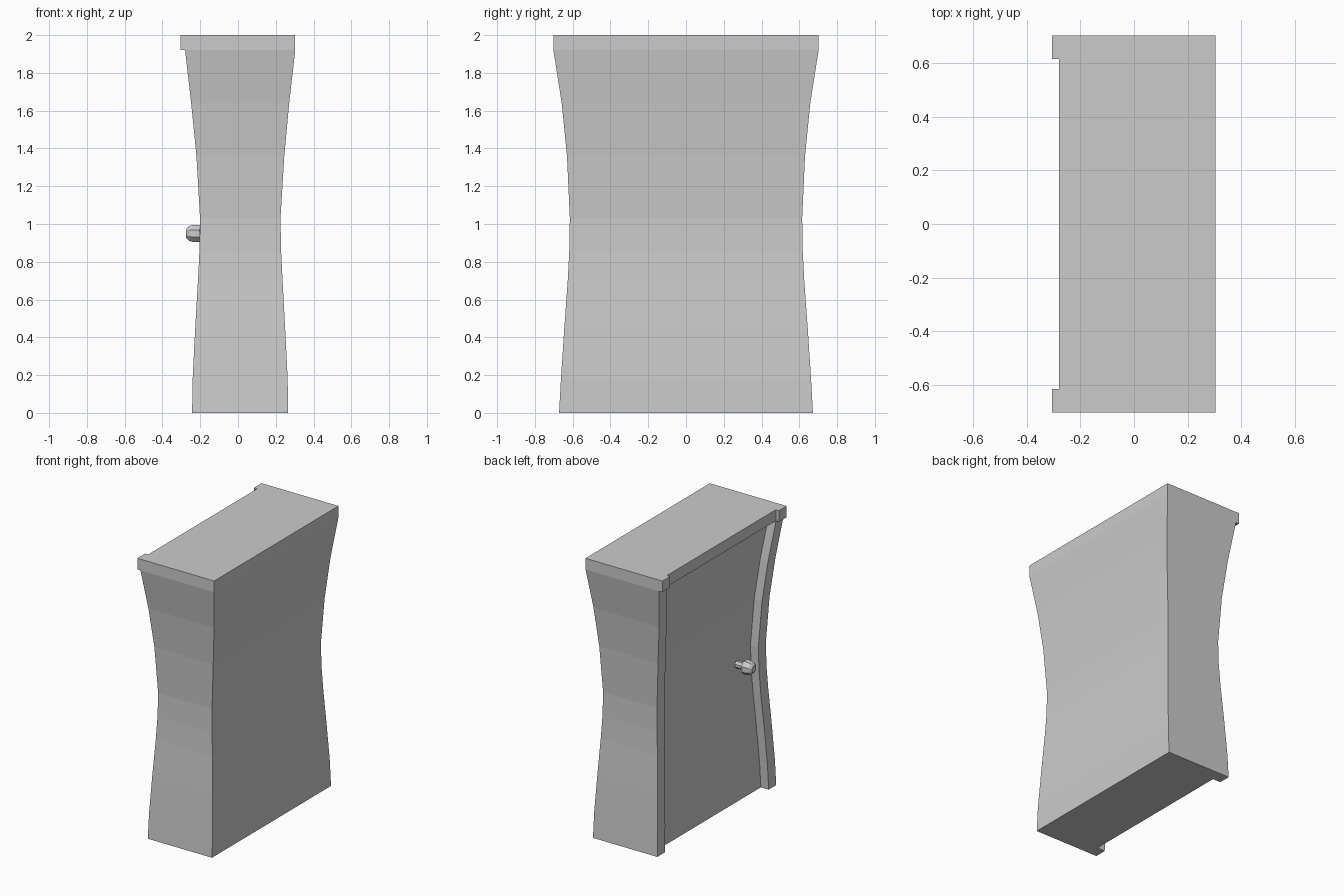
import bpy, bmesh
from math import cos, sin, pi

if "Cube" in bpy.data.objects:
    bpy.data.objects.remove(bpy.data.objects["Cube"])


def loft(name, rings):
    """Skin a list of equal-length point rings and close both ends."""
    bm = bmesh.new()
    loops = [[bm.verts.new(p) for p in ring] for ring in rings]
    n = len(loops[0])
    for a, b in zip(loops, loops[1:]):
        for i in range(n):
            j = (i + 1) % n
            bm.faces.new((a[i], a[j], b[j], b[i]))
    bm.faces.new(loops[0][::-1])
    bm.faces.new(loops[-1])
    bmesh.ops.recalc_face_normals(bm, faces=bm.faces[:])
    mesh = bpy.data.meshes.new(name)
    bm.to_mesh(mesh)
    bm.free()
    obj = bpy.data.objects.new(name, mesh)
    bpy.context.collection.objects.link(obj)
    return obj


def section(z, front, back, half, post, depth):
    """Rectangle with a recess between two posts on the -x side."""
    inner = half - post
    return [(x, y, z) for x, y in (
        (back, -half), (back, half), (front, half), (front, inner),
        (front + depth, inner), (front + depth, -inner),
        (front, -inner), (front, -half))]


# Waisted cabinet with side posts and recessed door: z, front x, back x, half width
profile = [
    (0.00, -0.243, 0.265, 0.672),
    (0.18, -0.240, 0.263, 0.662),
    (0.44, -0.227, 0.250, 0.645),
    (0.70, -0.212, 0.236, 0.626),
    (0.86, -0.204, 0.228, 0.618),
    (1.03, -0.201, 0.225, 0.615),
    (1.36, -0.220, 0.245, 0.630),
    (1.64, -0.248, 0.271, 0.658),
    (1.92, -0.280, 0.303, 0.702),
]
loft("cabinet_body", [section(*p, 0.085, 0.062) for p in profile])

# Cap with projecting corner blocks
loft("top_cap", [section(z, -0.305, 0.303, 0.702, 0.087, 0.025) for z in (1.92, 2.0)])

# Low-poly door knob on a thin stem: x, radius
knob = [(-0.275, 0.022), (-0.26, 0.039), (-0.235, 0.046), (-0.205, 0.046),
        (-0.205, 0.024), (-0.13, 0.024)]
loft("door_knob", [[(x, -0.375 + r * cos((i + 0.5) * pi / 4) / cos(pi / 8),
                     0.95 + r * sin((i + 0.5) * pi / 4) / cos(pi / 8))
                    for i in range(8)] for x, r in knob])
